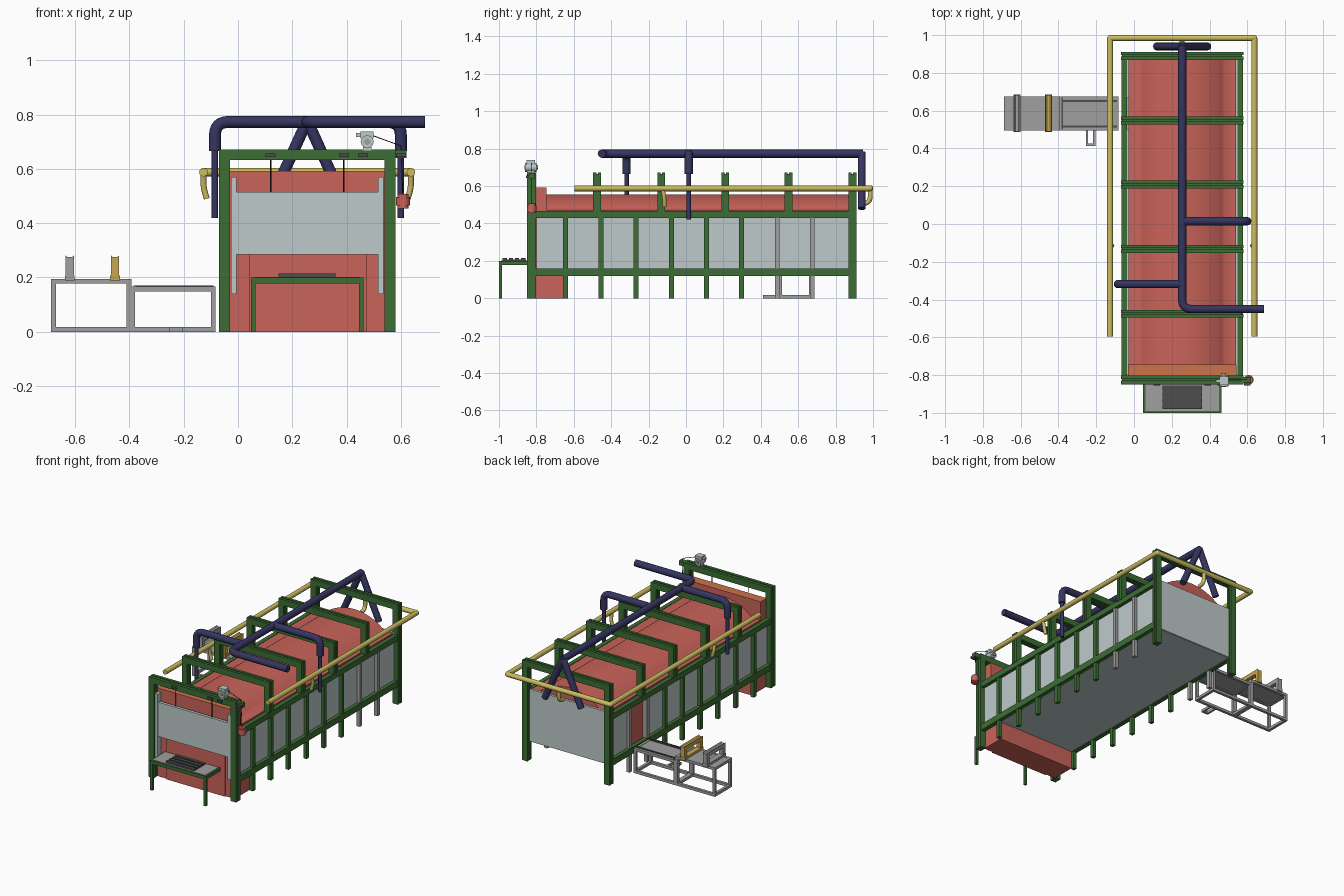
import bpy, bmesh, math
from mathutils import Vector, Matrix

if "Cube" in bpy.data.objects:
    bpy.data.objects.remove(bpy.data.objects["Cube"])

def mat(name, r, g, b):
    m = bpy.data.materials.new(name)
    m.diffuse_color = (r, g, b, 1)
    m.use_nodes = True
    m.node_tree.nodes["Principled BSDF"].inputs["Base Color"].default_value = m.diffuse_color
    return m

RED = mat("furnace_red", .59, .125, .10)
ORANGE = mat("brick_orange", .60, .17, .07)
GREEN = mat("frame_green", .045, .155, .035)
BLUE = mat("pipe_blue", .036, .036, .12)
YELLOW = mat("pipe_yellow", .60, .51, .12)
GOLD = mat("clamp_gold", .58, .39, .08)
PANEL = mat("panel_pale_grey", .52, .59, .59)
GREY = mat("steel_grey", .35, .35, .35)
DARK = mat("dark_grey", .075, .075, .075)
BLACK = mat("rope_black", .015, .015, .015)

def finish(name, me, m, smooth=False):
    me.materials.clear()
    me.materials.append(m)
    ob = bpy.data.objects.new(name, me)
    bpy.context.scene.collection.objects.link(ob)
    if smooth:
        bpy.ops.object.select_all(action='DESELECT')
        ob.select_set(True)
        bpy.context.view_layer.objects.active = ob
        bpy.ops.object.shade_smooth_by_angle(angle=math.radians(40))
    return ob

def boxes(name, m, *bs):
    """One object from boxes given as x0, x1, y0, y1, z0, z1."""
    bm = bmesh.new()
    for x0, x1, y0, y1, z0, z1 in bs:
        M = Matrix.Translation(((x0+x1)/2, (y0+y1)/2, (z0+z1)/2)) @ Matrix.Diagonal((x1-x0, y1-y0, z1-z0, 1))
        bmesh.ops.create_cube(bm, size=1, matrix=M)
    me = bpy.data.meshes.new(name)
    bm.to_mesh(me)
    bm.free()
    return finish(name, me, m)

def tube(name, m, pts, r, bend=0.0, res=4):
    """Round pipe along pts with corners rounded by the bend radius."""
    P = [Vector(p) for p in pts]
    path = [P[0]]
    for a, b, c in zip(P, P[1:], P[2:]):
        s, e = b + (a-b).normalized()*bend, b + (c-b).normalized()*bend
        for i in range(7):
            t = i/6
            path.append(s*(1-t)**2 + b*2*t*(1-t) + e*t*t)
    path.append(P[-1])
    cu = bpy.data.curves.new(name, 'CURVE')
    cu.dimensions = '3D'
    cu.bevel_depth, cu.bevel_resolution, cu.use_fill_caps = r, res, True
    sp = cu.splines.new('POLY')
    sp.points.add(len(path)-1)
    for q, p in zip(sp.points, path):
        q.co = (*p, 1)
    tmp = bpy.data.objects.new("tmp", cu)
    me = bpy.data.meshes.new_from_object(tmp)
    bpy.data.objects.remove(tmp)
    return finish(name, me, m, True)

def extrude_xz(name, m, prof, y0, y1, smooth=False):
    bm = bmesh.new()
    f = bm.faces.new([bm.verts.new((x, y0, z)) for x, z in prof])
    g = bmesh.ops.extrude_face_region(bm, geom=[f])['geom']
    bmesh.ops.translate(bm, vec=(0, y1-y0, 0), verts=[v for v in g if isinstance(v, bmesh.types.BMVert)])
    bmesh.ops.recalc_face_normals(bm, faces=bm.faces)
    me = bpy.data.meshes.new(name)
    bm.to_mesh(me)
    bm.free()
    return finish(name, me, m, smooth)

CX = .255   # furnace centre line
def both(x0, x1):
    """An x range on the right side and its mirror on the left."""
    return [(x0, x1), (2*CX-x1, 2*CX-x0)]

# furnace body with arched roof
w, h = .225, .085
R = (w*w+h*h)/(2*h)
a0 = math.asin(w/R)
arch = [(CX+R*math.sin(a0*(1-i/12)), .555-R+R*math.cos(a0*(1-i/12))) for i in range(25)]
extrude_xz("vaulted_body", RED, [(-.03, .135), (.54, .135), (.54, .47)] + arch + [(-.03, .47)], -.76, .87, True)
boxes("front_wall", RED, (-.033, .543, -.81, -.745, 0, .588), (-.033, .543, -.75, -.65, 0, .14))
boxes("front_wall_cap", ORANGE, (-.033, .543, -.81, -.745, .587, .592))
boxes("front_sill", RED, (.04, .475, -.818, -.80, 0, .30))

# cladding panels
boxes("right_panel", PANEL, (.535, .552, -.80, .88, .13, .46))
boxes("left_panel", PANEL, (-.042, -.025, -.80, .50, .13, .46), (-.042, -.025, .67, .88, .13, .46))
boxes("rear_panel", PANEL, (-.04, .55, .868, .885, .125, .475))
boxes("bottom_plate", PANEL, (-.035, .545, -.65, .88, .122, .137))

# portal frames made of paired bars
for i, y in enumerate([-.825, -.475, -.132, .21, .548, .89]):
    z0 = 0 if i in (0, 5) else .46
    d = .024 if i == 0 else .021
    bs = []
    for s in (-1, 1):
        ya, yb = sorted((y+s*.004, y+s*d))
        bs += [(x0, x1, ya, yb, z0, .672) for x0, x1 in both(.54, .58)]
        bs.append((-.07, .58, ya, yb, .632, .672))
    bs += [(x0, x1, y-.005, y+.005, z0, .66) for x0, x1 in both(.547, .573)]
    bs.append((-.06, .57, y-.005, y+.005, .64, .664))
    boxes("portal_frame", GREEN, *bs)

# side rails and columns
bs = []
for x0, x1 in both(.547, .576):
    bs += [(x0, x1, -.81, .88, .428, .466), (x0, x1, -.81, .88, .118, .16)]
for x0, x1 in both(.548, .572):
    bs += [(x0, x1, y-.013, y+.013, 0, .44) for y in (-.645, -.455, -.267, -.077, .11, .297)]
boxes("side_rails_and_columns", GREEN, *bs)
boxes("grey_columns", GREY, *[(x0, x1, y-.013, y+.013, 0, .43)
                              for x0, x1 in both(.548, .572) for y in (.488, .675)])

# lifting door, guides, ropes
boxes("front_door", PANEL, (-.01, .52, -.842, -.822, .285, .515))
boxes("door_guides", PANEL, *[(x0, x1, -.845, -.81, .14, .57) for x0, x1 in both(.515, .536)])
for x in (.12, .39):
    tube("door_rope", BLACK, [(x, -.832, .51), (x, -.832, .65)], .003, res=1)
for x in (.12, .39, .46, .60):
    boxes("rope_pulley", DARK, (x-.018, x+.018, -.856, -.822, .643, .657))
boxes("pulley_bracket", GREEN, (.57, .62, -.84, -.81, .64, .67))

# winch and counterweight
tube("winch_drum", PANEL, [(.476, -.86, .70), (.476, -.80, .70)], .024)
tube("winch_hub", GREY, [(.476, -.864, .70), (.476, -.79, .70)], .012)
boxes("winch_housing", PANEL, (.452, .50, -.852, -.808, .712, .738), (.434, .455, -.838, -.822, .718, .732),
      (.46, .492, -.85, -.81, .668, .69))
tube("winch_rope", BLACK, [(.49, -.825, .725), (.60, -.825, .685), (.608, -.825, .48)], .002, res=1)
tube("counterweight", RED, [(.608, -.825, .455), (.608, -.825, .507)], .021)
tube("counterweight_waist", RED, [(.608, -.825, .465), (.608, -.825, .497)], .026)

# charging table in front
boxes("front_table_frame", GREEN, (.048, .065, -1, -.985, 0, .2), (.445, .462, -1, -.985, 0, .2),
      (.048, .462, -1, -.985, .178, .2), (.048, .065, -1, -.845, .178, .2), (.445, .462, -1, -.845, .178, .2),
      (.048, .462, -.86, -.845, .178, .2))
boxes("front_table_top", GREY, (.06, .45, -.99, -.85, .185, .202))
boxes("front_table_grate", DARK, (.15, .36, -.98, -.855, .2, .207),
      *[(.15, .36, -.98+i*.033, -.958+i*.033, .2, .214) for i in range(4)])

# blue exhaust pipes
Z = .773
tube("main_blue_pipe", BLUE, [(CX, .945, Z), (CX, -.45, Z), (.688, -.45, Z)], .022, .05)
tube("left_blue_branch", BLUE, [(CX, -.318, Z), (-.085, -.318, Z), (-.085, -.318, .665)], .022, .05)
tube("left_blue_drop", BLUE, [(-.085, -.318, .68), (-.085, -.318, .42)], .012)
tube("right_blue_branch", BLUE, [(CX, .015, Z), (.60, .015, Z), (.60, .015, .665)], .022, .05)
tube("right_blue_drop", BLUE, [(.60, .015, .68), (.60, .015, .42)], .012)
for s in (-1, 1):
    tube("rear_blue_leg", BLUE, [(CX, .94, .778), (CX+s*.135, .94, .48)], .021)

# yellow gas pipes
tube("yellow_ring_pipe", YELLOW, [(-.127, -.595, .588), (-.127, .985, .588), (.637, .985, .588), (.637, -.595, .588)], .016, .004)
for x, s in ((-.127, 1), (.637, -1)):
    tube("yellow_side_nozzle", YELLOW, [(x, -.125, .585), (x, -.115, .53), (x+s*.012, -.115, .49)], .011, .02)
tube("yellow_rear_nozzle", YELLOW, [(CX, .985, .588), (CX, .985, .51), (CX, .94, .505)], .013, .035)

# side feed tables
def table(name, x0, x1, top):
    t, y0, y1 = .018, .495, .675
    bs = []
    for xa in (x0, x1-t):
        bs += [(xa, xa+t, y, y+t, 0, top) for y in (y0, y1-t)]
        bs += [(xa, xa+t, y0, y1, z, z+t) for z in (0, top-t)]
    bs += [(x0, x1, y, y+t, z, z+t) for y in (y0, y1-t) for z in (0, top-t)]
    boxes(name, GREY, *bs)
    boxes(name+"_top", GREY, (x0+.01, x1-.01, y0+.01, y1-.01, top-.012, top-.002))

table("outer_feed_table", -.688, -.392, .195)
table("inner_feed_table", -.398, -.082, .166)
boxes("feed_rails", DARK, *[(-.375, -.09, y, y+.012, .163, .171) for y in (.51, .645)],
      (-.385, -.375, .50, .67, .163, .17))
boxes("pedal_frame", GREY, (-.255, -.243, .413, .51, 0, .018), (-.217, -.205, .413, .51, 0, .018),
      (-.255, -.205, .413, .425, 0, .018))

# clamps with dished top edge
for name, m, x in (("grey_clamp", GREY, -.62), ("gold_clamp", GOLD, -.453)):
    bs = [(x-.018, x+.018, .487, .685, .188, .208)]
    bs += [(x-.015, x+.015, y, y+.024, .2, .272) for y in (.489, .659)]
    boxes(name, m, *bs)
    extrude_xz(name+"_bar", m, [(x-.015, .252), (x+.015, .252), (x+.015, .281), (x+.008, .275),
                                (x-.008, .275), (x-.015, .281)], .489, .683)
